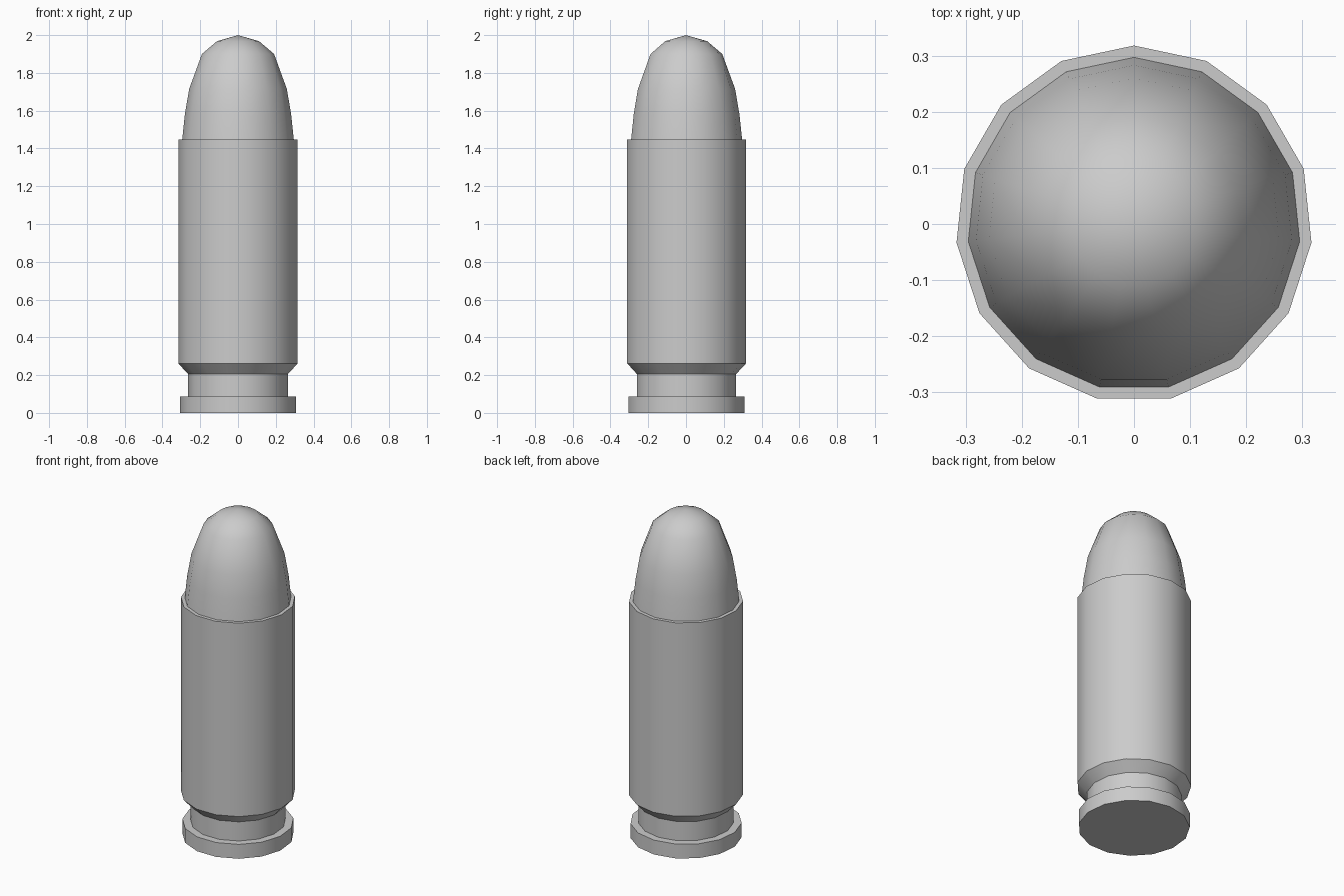
import bpy, bmesh, math

if "Cube" in bpy.data.objects:
    bpy.data.objects.remove(bpy.data.objects["Cube"])

SIDES = 15


def lathe(name, profile):
    """Spin (radius, z) points, listed bottom to top, into a 15-sided solid."""
    bm = bmesh.new()
    rings = []
    for r, z in profile:
        if r == 0:
            rings.append([bm.verts.new((0, 0, z))] * SIDES)
            continue
        angles = [math.pi / 2 + math.tau * i / SIDES for i in range(SIDES)]
        rings.append([bm.verts.new((r * math.cos(a), r * math.sin(a), z)) for a in angles])
    for low, high in zip(rings, rings[1:]):
        for i in range(SIDES):
            j = (i + 1) % SIDES
            # drop duplicate corners where a ring is a single pole
            bm.faces.new(list(dict.fromkeys((low[i], low[j], high[j], high[i]))))
    mesh = bpy.data.meshes.new(name)
    bm.to_mesh(mesh)
    bm.free()
    obj = bpy.data.objects.new(name, mesh)
    bpy.context.collection.objects.link(obj)
    bpy.ops.object.select_all(action='DESELECT')
    obj.select_set(True)
    bpy.context.view_layer.objects.active = obj
    bpy.ops.object.shade_smooth_by_angle(angle=math.radians(40))
    return obj


# Case: flat base, rim, extractor groove, bevel, wall and mouth lip
lathe("case", [(0, 0), (0.31, 0), (0.31, 0.088), (0.265, 0.088), (0.265, 0.205),
               (0.318, 0.262), (0.318, 1.447), (0.297, 1.447)])

# Rounded nose seated in the mouth of the case
lathe("nose", [(0.297, 1.447), (0.283, 1.58), (0.26, 1.715), (0.192, 1.90),
               (0.112, 1.968), (0, 2.0)])
